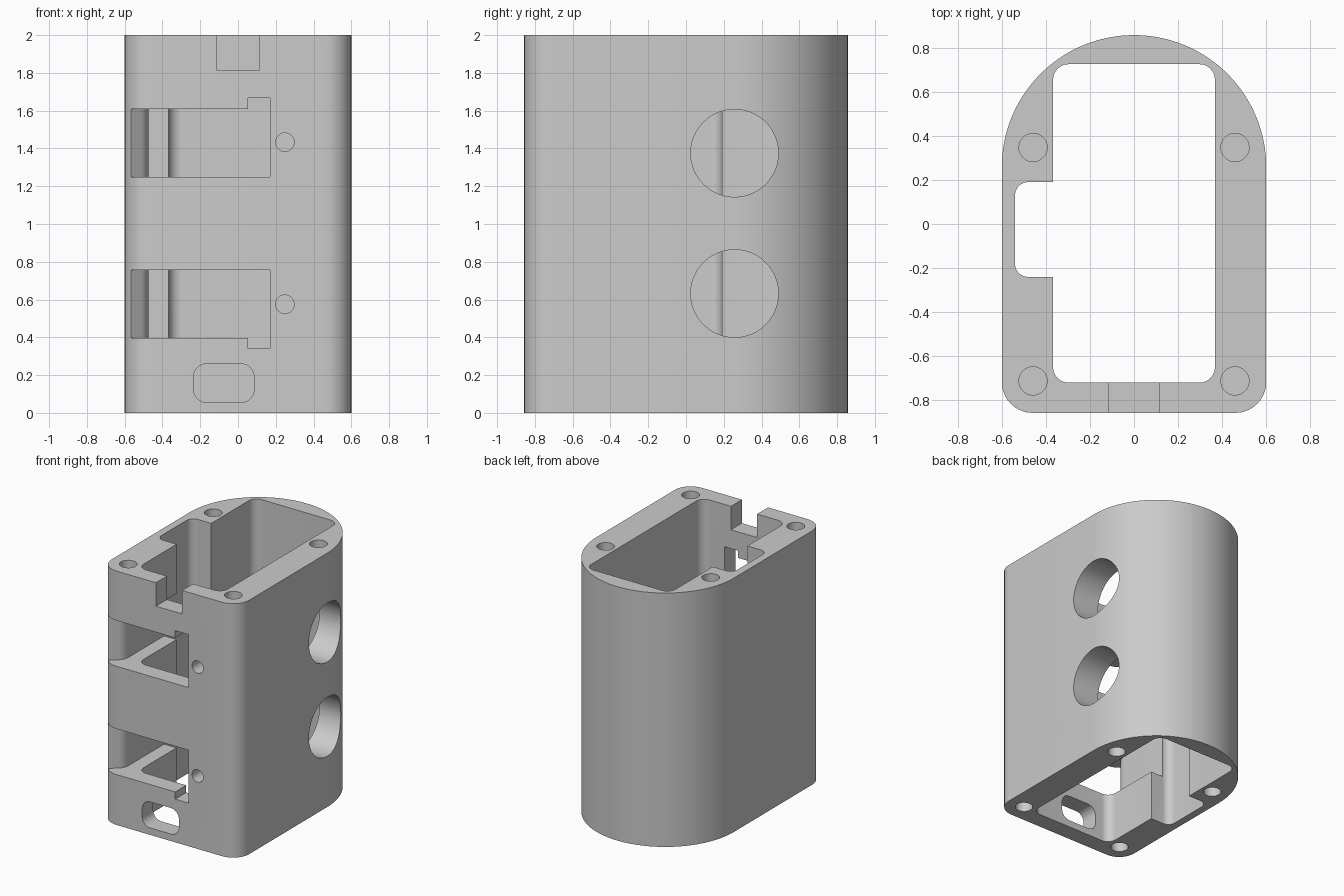
import bpy, bmesh, math
from mathutils import Vector, Matrix

cube = bpy.data.objects.get("Cube")
if cube:
    bpy.data.objects.remove(cube, do_unlink=True)

grey = bpy.data.materials.new("light grey")
grey.use_nodes = True
COLOUR = (0.6, 0.6, 0.6, 1)
grey.diffuse_color = COLOUR
grey.node_tree.nodes["Principled BSDF"].inputs["Base Color"].default_value = COLOUR


def rounded(corners, steps=10):
    """Closed outline from (x, y, radius) corners, each turned into an arc."""
    out = []
    for i, (x, y, r) in enumerate(corners):
        p = Vector((x, y))
        if r == 0:
            out.append(p)
            continue
        a = (Vector(corners[i - 1][:2]) - p).normalized()
        b = (Vector(corners[(i + 1) % len(corners)][:2]) - p).normalized()
        half = a.angle(b) / 2
        centre = p + (a + b).normalized() * (r / math.sin(half))
        start = p + a * (r / math.tan(half)) - centre
        end = p + b * (r / math.tan(half)) - centre
        first = math.atan2(start.y, start.x)
        sweep = math.atan2(start.x * end.y - start.y * end.x, start.dot(end))
        for k in range(steps + 1):
            t = first + sweep * k / steps
            out.append(centre + Vector((r * math.cos(t), r * math.sin(t))))
    return out


def prism(name, outline, z0, z1):
    """Extrude a flat outline upward."""
    bm = bmesh.new()
    face = bm.faces.new([bm.verts.new((p[0], p[1], z0)) for p in outline])
    new = bmesh.ops.extrude_face_region(bm, geom=[face], use_keep_orig=True)["geom"]
    bmesh.ops.translate(bm, vec=(0, 0, z1 - z0),
                        verts=[v for v in new if isinstance(v, bmesh.types.BMVert)])
    bmesh.ops.recalc_face_normals(bm, faces=bm.faces)
    mesh = bpy.data.meshes.new(name)
    bm.to_mesh(mesh)
    bm.free()
    obj = bpy.data.objects.new(name, mesh)
    bpy.context.collection.objects.link(obj)
    return obj


def box(name, x0, x1, y0, y1, z0, z1):
    return prism(name, [(x0, y0), (x1, y0), (x1, y1), (x0, y1)], z0, z1)


def drill(name, centre, radius, length, axis):
    """Round cutter centred on a point, along a given axis."""
    circle = [(radius * math.cos(t * math.tau / 48), radius * math.sin(t * math.tau / 48))
              for t in range(48)]
    obj = prism(name, circle, -length / 2, length / 2)
    turn = Vector((0, 0, 1)).rotation_difference(Vector(axis)).to_matrix().to_4x4()
    obj.data.transform(Matrix.Translation(centre) @ turn)
    return obj


# Outer shell: rounded front corners and a half-round back
W, FRONT, BACK = 0.6, -0.857, 0.857
arc_y = BACK - W
outline = rounded([(-W, arc_y, 0), (-W, FRONT, 0.14), (W, FRONT, 0.14), (W, arc_y, 0)])
outline += [Vector((W * math.cos(math.pi * k / 64), arc_y + W * math.sin(math.pi * k / 64)))
            for k in range(1, 64)]
body = prism("housing", outline, 0, 2)

# Main cavity with the side pocket, open at both ends
cavity = rounded([(-0.367, -0.72, 0.07), (0.367, -0.72, 0.07), (0.367, 0.725, 0.07),
                  (-0.367, 0.725, 0.07), (-0.367, 0.19, 0), (-0.54, 0.19, 0.06),
                  (-0.54, -0.24, 0.06), (-0.367, -0.24, 0)])
cutters = [prism("cavity_cutter", cavity, -0.2, 2.2)]

# Notch in the top of the front wall
cutters.append(box("notch_cutter", -0.115, 0.113, -1, -0.6, 1.815, 2.2))

# Rounded port low in the front wall
port = rounded([(-0.235, 0.055, 0.07), (0.085, 0.055, 0.07),
                (0.085, 0.26, 0.07), (-0.235, 0.26, 0.07)])
port_cutter = prism("port_cutter", port, 0.6, 1)
port_cutter.data.transform(Matrix.Rotation(math.pi / 2, 4, "X"))
cutters.append(port_cutter)

# Front slots, each with a tab, a small front hole and a large side hole
slot = rounded([(-0.57, -0.95, 0), (0.17, -0.95, 0), (0.17, -0.6, 0), (-0.3, -0.6, 0),
                (-0.3, -0.2, 0), (-0.475, -0.2, 0), (-0.475, -0.73, 0.1), (-0.57, -0.81, 0)])
for low, high, tab_low, tab_high, hole_z, side_z in (
        (1.25, 1.61, 1.5, 1.667, 1.433, 1.375), (0.397, 0.757, 0.34, 0.5, 0.575, 0.632)):
    cutters += [prism("slot_cutter", slot, low, high),
                box("tab_cutter", 0.053, 0.17, -0.95, -0.6, tab_low, tab_high),
                drill("front_hole_cutter", (0.248, -0.8, hole_z), 0.049, 0.4, (0, 1, 0)),
                drill("side_hole_cutter", (0.6, 0.257, side_z), 0.232, 0.7, (1, 0, 0))]

# Blind screw holes in both ends
for x in (-0.458, 0.458):
    for y in (-0.712, 0.347):
        for z in (0, 2):
            cutters.append(drill("screw_hole_cutter", (x, y, z), 0.064, 0.5, (0, 0, 1)))

# Cut everything and bake the result
for cutter in cutters:
    cutter.hide_render = True
    mod = body.modifiers.new(cutter.name, "BOOLEAN")
    mod.operation = "DIFFERENCE"
    mod.solver = "EXACT"
    mod.object = cutter
bpy.context.view_layer.update()
baked = bpy.data.meshes.new_from_object(body.evaluated_get(bpy.context.evaluated_depsgraph_get()))
body.modifiers.clear()
body.data = baked
for cutter in cutters:
    bpy.data.objects.remove(cutter, do_unlink=True)

baked.materials.clear()
baked.materials.append(grey)
bpy.ops.object.select_all(action="DESELECT")
body.select_set(True)
bpy.context.view_layer.objects.active = body
bpy.ops.object.shade_smooth_by_angle(angle=math.radians(30))
